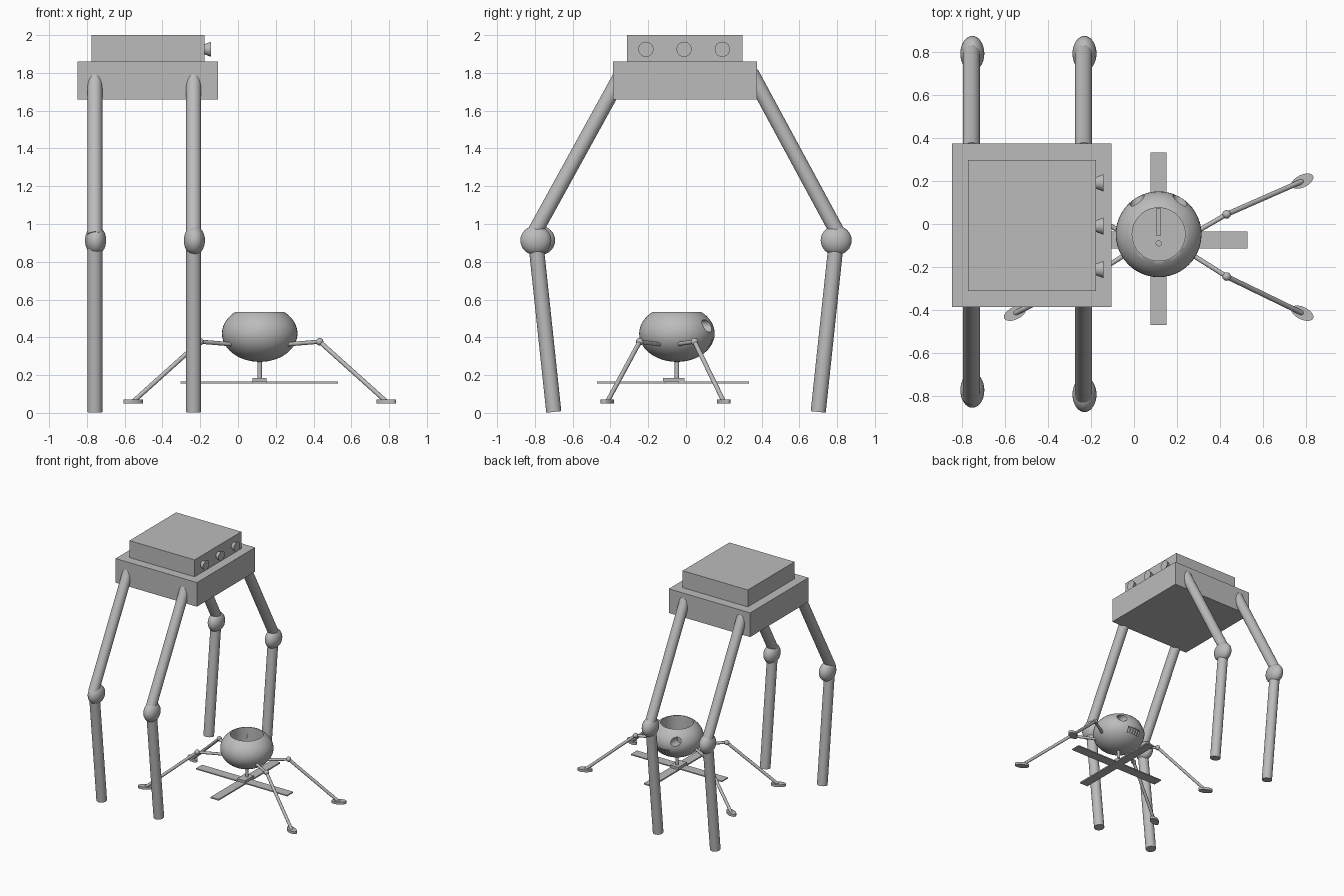
import bpy
import math
from mathutils import Vector

cube = bpy.data.objects.get("Cube")
if cube:
    bpy.data.objects.remove(cube, do_unlink=True)

GREY = (0.5, 0.5, 0.5, 1.0)
grey = bpy.data.materials.new("plain grey")
grey.use_nodes = True
grey.diffuse_color = GREY
grey.node_tree.nodes["Principled BSDF"].inputs["Base Color"].default_value = GREY


def finish(name, smooth=False):
    obj = bpy.context.object
    obj.name = name
    obj.data.materials.append(grey)
    bpy.ops.object.transform_apply(location=False, rotation=True, scale=True)
    if smooth:
        bpy.ops.object.shade_smooth_by_angle(angle=math.radians(35))
    return obj


def box(name, low, high):
    low, high = Vector(low), Vector(high)
    bpy.ops.mesh.primitive_cube_add(size=1, location=(low + high) / 2)
    bpy.context.object.scale = high - low
    return finish(name)


def ball(name, center, radii, segments=32):
    bpy.ops.mesh.primitive_uv_sphere_add(segments=segments, ring_count=segments // 2, location=center)
    bpy.context.object.scale = radii
    return finish(name, True)


def rod(name, start, end, r1, r2=None, sides=32):
    start, end = Vector(start), Vector(end)
    axis = end - start
    bpy.ops.mesh.primitive_cone_add(vertices=sides, radius1=r1, radius2=r1 if r2 is None else r2,
                                    depth=axis.length, location=(start + end) / 2)
    bpy.context.object.rotation_euler = axis.to_track_quat('Z', 'Y').to_euler()
    return finish(name, True)


def carve(target, cutters):
    # Cut the shapes out of the target, then discard the cutters
    for c in cutters:
        c.hide_render = True
        mod = target.modifiers.new("cut", 'BOOLEAN')
        mod.operation, mod.solver, mod.object = 'DIFFERENCE', 'EXACT', c
        bpy.ops.object.select_all(action='DESELECT')
        target.select_set(True)
        bpy.context.view_layer.objects.active = target
        bpy.ops.object.modifier_apply(modifier=mod.name)
        bpy.data.objects.remove(c, do_unlink=True)
    bpy.ops.object.shade_smooth_by_angle(angle=math.radians(35))


# Tall walker: hull, cabin and flared lamps
box("walker_hull", (-0.85, -0.387, 1.66), (-0.105, 0.375, 1.86))
box("walker_cabin", (-0.775, -0.313, 1.86), (-0.178, 0.298, 2.0))
for i, y in enumerate((-0.212, -0.01, 0.192)):
    rod(f"cabin_lamp_{i + 1}", (-0.185, y, 1.925), (-0.143, y, 1.925), 0.024, 0.04)

# Walker legs: thigh, knee and shin
for x_name, x in (("right", -0.758), ("left", -0.235)):
    for y_name, s in (("front", -1), ("back", 1)):
        tag = f"{y_name}_{x_name}"
        knee_y = s * (0.775 if tag == "front_right" else 0.795)
        hip_z = 1.80 if s > 0 else 1.785
        rod(f"{tag}_thigh", (x, s * 0.345, hip_z), (x, s * 0.81, 0.94), 0.04)
        ball(f"{tag}_knee", (x + 0.004, knee_y, 0.913), (0.056, 0.082, 0.078))
        rod(f"{tag}_shin", (x, s * 0.795, 0.90), (x, s * 0.70, 0.005), 0.04)

# Small flyer: bowl body with open cockpit, eye holes and mouth grille
CX, CY, CZ = 0.115, -0.048, 0.42
body = ball("flyer_body", (CX, CY, CZ), (0.2, 0.2, 0.15), 48)
cutters = [
    box("top_cutter", (CX - 0.3, CY - 0.3, 0.535), (CX + 0.3, CY + 0.3, 0.7)),
    rod("cockpit_cutter", (CX, CY, 0.335), (CX, CY, 0.6), 0.1235, sides=48),
    box("long_slot_cutter", (CX - 0.009, CY - 0.005, 0.32), (CX + 0.009, CY + 0.12, 0.36)),
    rod("short_slot_cutter", (CX, CY - 0.042, 0.32), (CX, CY - 0.042, 0.36), 0.012),
]
for side in (-1, 1):
    x = CX + side * 0.1
    cutters.append(rod("eye_cutter", (x, CY + 0.1, 0.46), (x, CY + 0.3, 0.46), 0.033))
for i in range(-2, 3):
    x = CX + i * 0.024
    cutters.append(box("mouth_cutter", (x - 0.007, CY + 0.14, 0.345), (x + 0.007, CY + 0.3, 0.39)))
carve(body, cutters)

# Rotor under the flyer
RX, RY = 0.113, -0.068
rod("rotor_mast", (CX, CY, 0.29), (CX, CY, 0.17), 0.012)
box("rotor_hub", (RX - 0.037, RY - 0.055, 0.163), (RX + 0.037, RY + 0.06, 0.186))
box("rotor_blade_wide", (RX - 0.417, RY - 0.047, 0.156), (RX + 0.417, RY + 0.032, 0.165))
box("rotor_blade_long", (RX - 0.035, RY - 0.402, 0.155), (RX + 0.039, RY + 0.402, 0.166))

# Flyer legs: arm, joint, strut and oval foot
for x_name, sx in (("right", -1), ("left", 1)):
    for y_name, sy in (("front", -1), ("back", 1)):
        tag = f"flyer_{y_name}_{x_name}"
        root = Vector((CX + sx * 0.135, -0.095 + sy * 0.035, 0.362))
        joint = Vector((CX + sx * 0.317, -0.1 + sy * 0.145, 0.377))
        foot = Vector((CX + sx * 0.67, -0.108 + sy * 0.308, 0.06))
        rod(f"{tag}_arm", root, joint, 0.011, sides=16)
        ball(f"{tag}_joint", joint, (0.02, 0.02, 0.02), 16)
        rod(f"{tag}_strut", joint, foot, 0.012, sides=16)
        bpy.ops.mesh.primitive_cylinder_add(vertices=32, radius=1, depth=1, location=foot)
        pad = bpy.context.object
        pad.scale = (0.056, 0.029, 0.02)
        pad.rotation_euler = (0, 0, math.atan2(sy * 0.17, sx * 0.35))
        finish(f"{tag}_foot", True)
